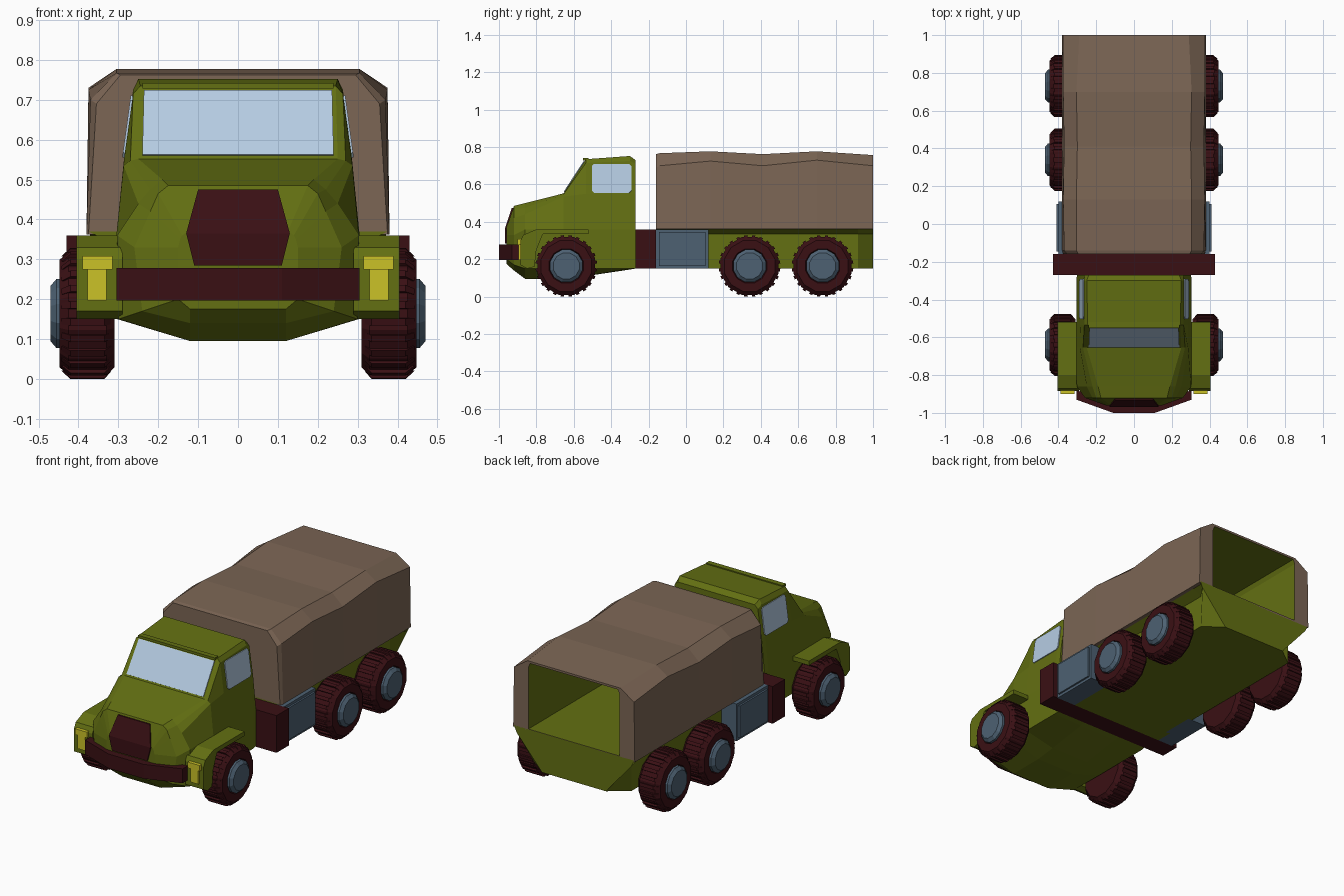
import bpy, bmesh, math
from mathutils import Vector

if "Cube" in bpy.data.objects:
    bpy.data.objects.remove(bpy.data.objects["Cube"])


def material(name, rgb):
    m = bpy.data.materials.new(name)
    m.diffuse_color = (*rgb, 1)
    m.use_nodes = True
    m.node_tree.nodes["Principled BSDF"].inputs["Base Color"].default_value = m.diffuse_color
    return m


GREEN = material("olive_green", (.125, .16, .006))
BROWN = material("canvas_brown", (.2, .132, .09))
DARK = material("dark_maroon", (.042, .005, .007))
STEEL = material("steel_blue", (.075, .12, .17))
GLASS = material("window_blue", (.46, .60, .76))
YELLOW = material("lamp_yellow", (.60, .54, .02))


def finish(bm, name, mat, inward=False):
    bmesh.ops.recalc_face_normals(bm, faces=bm.faces[:])
    if inward:
        bmesh.ops.reverse_faces(bm, faces=bm.faces[:])
    me = bpy.data.meshes.new(name)
    bm.to_mesh(me)
    bm.free()
    me.materials.append(mat)
    ob = bpy.data.objects.new(name, me)
    bpy.context.collection.objects.link(ob)
    return ob


def loft(name, rings, mat, start=True, end=True, inward=False):
    """Skin a list of closed rings having equal point counts."""
    bm = bmesh.new()
    vs = [[bm.verts.new(p) for p in r] for r in rings]
    n = len(vs[0])
    for a, b in zip(vs, vs[1:]):
        for i in range(n):
            j = (i + 1) % n
            bm.faces.new((a[i], a[j], b[j], b[i]))
    if start:
        bm.faces.new(vs[0])
    if end:
        bm.faces.new(vs[-1])
    return finish(bm, name, mat, inward)


def section(y, half):
    """Mirror a right-hand (x, z) outline into a closed ring at y."""
    return [(x, y, z) for x, z in half] + [(-x, y, z) for x, z in reversed(half)]


def box(name, x0, x1, y0, y1, z0, z1, mat):
    r = lambda z: [(x0, y0, z), (x1, y0, z), (x1, y1, z), (x0, y1, z)]
    return loft(name, [r(z0), r(z1)], mat)


def plate(name, pts, mat, t=.004):
    p = [Vector(q) for q in pts]
    n = (p[1] - p[0]).cross(p[2] - p[0]).normalized() * t
    return loft(name, [[q - n for q in p], [q + n for q in p]], mat)


def extrude_x(name, outline, x0, x1, mat):
    return loft(name, [[(x, y, z) for y, z in outline] for x in (x0, x1)], mat)


def lathe_x(name, profile, n, y, z, mat):
    rings = [[(x, y + r * math.sin((i + .5) * math.tau / n),
               z + r * math.cos((i + .5) * math.tau / n)) for i in range(n)]
             for x, r in profile]
    return loft(name, rings, mat)


# cab and bonnet: bottom, sill, waist, belt, shoulder, top of each section
cab = [
    (-.96, [(.12, .175), (.15, .20), (.15, .33), (.145, .35), (.14, .36), (.125, .37)]),
    (-.92, [(.12, .14), (.24, .17), (.26, .33), (.22, .42), (.20, .465), (.175, .485)]),
    (-.86, [(.12, .095), (.30, .15), (.303, .36), (.25, .44), (.22, .475), (.19, .50)]),
    (-.655, [(.12, .095), (.303, .15), (.305, .36), (.287, .535), (.27, .547), (.25, .552)]),
    (-.535, [(.12, .11), (.303, .15), (.305, .36), (.286, .55), (.263, .715), (.245, .735)]),
    (-.30, [(.12, .145), (.303, .15), (.305, .36), (.286, .55), (.263, .725), (.25, .752)]),
    (-.27, [(.12, .15), (.30, .152), (.302, .36), (.283, .55), (.26, .71), (.24, .73)]),
]
loft("cab_body", [section(y, h) for y, h in cab], GREEN)

# windscreen and roof lip
plate("windscreen", [(-.24, -.65, .56), (.24, -.65, .56),
                     (.236, -.545, .722), (-.236, -.545, .722)], GLASS)
box("roof_lip", -.24, .24, -.55, -.52, .728, .742, GREEN)

# radiator grille, bent over the nose
loft("grille", [[(-w, y, z), (w, y, z), (w, y + .03, z), (-w, y + .03, z)]
                for w, y, z in ((.11, -.968, .285), (.13, -.968, .365), (.10, -.931, .475))], DARK)

# front bumper, swept back at the ends
sweep = [(-.305, -.93), (-.11, -1), (.11, -1), (.305, -.93),
         (.305, -.88), (.11, -.94), (-.11, -.94), (-.305, -.88)]
loft("front_bumper", [[(x, y, z) for x, y in sweep] for z in (.197, .278)], DARK)

# crossbox behind the cab
box("rear_cab_box", -.43, .43, -.27, -.16, .15, .36, DARK)

fender = [(-.52, .335), (-.52, .36), (-.80, .36), (-.87, .33), (-.885, .30),
          (-.885, .17), (-.85, .15), (-.81, .16), (-.80, .25), (-.765, .335)]

for s, side in ((1, "right"), (-1, "left")):
    # door window with clipped corners
    y0, y1, z0, z1, c = -.503, -.292, .555, .71, .012
    win = [(y0 + c, z0), (y1 - c, z0), (y1, z0 + c), (y1, z1 - c),
           (y1 - c, z1), (y0 + c, z1), (y0, z1 - c), (y0, z0 + c)]
    plate(side + "_door_window",
          [(s * (.287 - (z - .55) * .137), y, z) for y, z in win], GLASS)
    # front fender and stepped lamp
    extrude_x(side + "_front_fender", fender, s * .29, s * .405, GREEN)
    box(side + "_lamp_top", s * .315, s * .39, -.90, -.87, .275, .308, YELLOW)
    box(side + "_lamp_lower", s * .33, s * .378, -.895, -.87, .197, .28, YELLOW)
    # side tank with raised panel
    box(side + "_side_tank", s * .28, s * .40, -.16, .12, .15, .36, STEEL)
    box(side + "_side_tank_panel", s * .39, s * .41, -.145, .105, .165, .345, STEEL)
    # wheels: tyre, tread bars and hub
    for k, y in enumerate((-.64, .34, .73)):
        nm = "%s_wheel_%d" % (side, k + 1)
        zc = .164
        lathe_x(nm + "_tyre", [(s * .31, .14), (s * .33, .16), (s * .425, .16),
                               (s * .447, .14), (s * .447, .095), (s * .437, .09)],
                12, y, zc, DARK)
        bm = bmesh.new()
        for i in range(24):
            a = (i + .5) * math.tau / 24
            ring = []
            for x, r in ((.318, .145), (.335, .165), (.42, .165), (.442, .145)):
                for d in (-.055, .055):
                    ring.append(bm.verts.new((s * x, y + r * math.sin(a + d), zc + r * math.cos(a + d))))
            for q in ((0, 1, 3, 2), (2, 3, 5, 4), (4, 5, 7, 6), (0, 2, 4, 6), (1, 7, 5, 3), (0, 6, 7, 1)):
                bm.faces.new([ring[j] for j in q])
        finish(bm, nm + "_tread", DARK)
        lathe_x(nm + "_hub", [(s * .43, .09), (s * .455, .09), (s * .47, .072)], 12, y, zc, STEEL)

# cargo bed with flared upper edge, narrowing at the tail
bed = [(y, [(xb, .15), (xs, .335), (.375, .37)])
       for y, xb, xs in ((-.16, .305, .305), (.92, .305, .305), (1.0, .20, .36))]
loft("cargo_bed", [section(y, h) for y, h in bed], GREEN)

# canvas cover: wavy shell ending in an open rear rim
waves = [(-.16, .375, .355, .69, .295, .762), (-.14, .38, .37, .70, .305, .767),
         (.13, .38, .375, .725, .305, .777), (.41, .38, .37, .70, .30, .762),
         (.70, .38, .375, .73, .305, .777), (1.0, .38, .375, .70, .29, .757)]
opening = [(.285, .372), (.285, .72), (.275, .745)]
rings = [section(y, [(xb, .362), (xs, zs), (xt, zt)]) for y, xb, xs, zs, xt, zt in waves]
loft("canvas_cover", rings + [section(1.0, opening)], BROWN, end=False)

# green interior seen through the rear opening
loft("cargo_interior", [section(1.0, opening), section(-.12, opening)],
     GREEN, start=False, inward=True)
